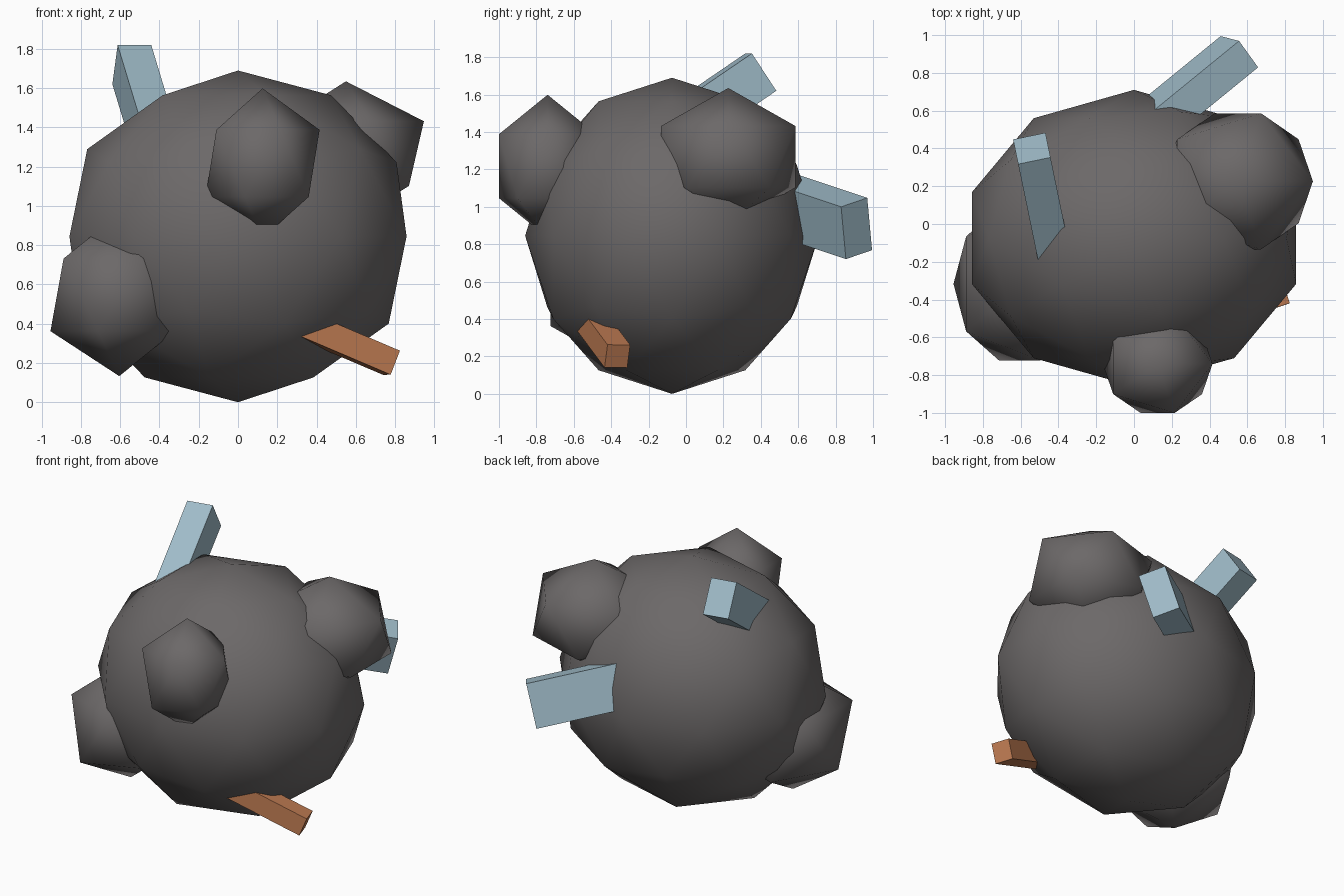
import bpy
from mathutils import Vector, Matrix

if "Cube" in bpy.data.objects:
    bpy.data.objects.remove(bpy.data.objects["Cube"])


def material(name, color):
    m = bpy.data.materials.new(name)
    m.diffuse_color = (*color, 1)
    m.use_nodes = True
    m.node_tree.nodes["Principled BSDF"].inputs["Base Color"].default_value = m.diffuse_color
    return m


STONE = material("dark_stone", (0.15, 0.14, 0.14))
BLUE = material("pale_blue", (0.35, 0.50, 0.58))
ORANGE = material("orange", (0.55, 0.21, 0.09))


def rock(name, center, radii, subdivisions=1):
    """Smooth-shaded low-poly ball stretched to three radii."""
    bpy.ops.mesh.primitive_ico_sphere_add(subdivisions=subdivisions, radius=1, location=center)
    o = bpy.context.object
    o.name = name
    o.scale = radii
    bpy.ops.object.transform_apply(location=False, rotation=False, scale=True)
    bpy.ops.object.shade_smooth()
    o.data.materials.append(STONE)


def shard(name, tip, axis, side, width, depth, length, mat):
    """Square-cut bar whose outer end is centred on tip; axis points outward."""
    z = Vector(axis).normalized()
    x = Vector(side)
    x = (x - z * x.dot(z)).normalized()
    y = z.cross(x)
    bpy.ops.mesh.primitive_cube_add(size=1)
    o = bpy.context.object
    o.name = name
    rot = Matrix((x, y, z)).transposed().to_4x4()
    o.matrix_world = (Matrix.Translation(Vector(tip) - z * length / 2) @ rot
                      @ Matrix.Diagonal((width, depth, length, 1)))
    o.data.materials.append(mat)


# Main boulder and its three lumps
rock("boulder", (0, -0.075, 0.845), (0.903, 0.785, 0.845), 2)
rock("front_lump", (0.125, -0.74, 1.217), (0.325, 0.306, 0.382))
rock("left_lump", (-0.605, -0.317, 0.547), (0.392, 0.478, 0.414))
rock("right_lump", (0.55, 0.226, 1.267), (0.444, 0.423, 0.368))

# Crystal bars sunk into the boulder
shard("top_crystal", (-0.541, 0.40, 1.72), (-0.168, 0.814, 0.555),
      (0.17, 0.035, 0), 0.175, 0.24, 0.8, BLUE)
shard("back_crystal", (0.558, 0.912, 0.884), (0.758, 0.618, -0.207),
      (0.101, -0.14, -0.048), 0.179, 0.297, 0.8, BLUE)
shard("orange_crystal", (0.782, -0.367, 0.201), (0.88, 0.28, -0.375),
      (-0.041, 0.12, 0), 0.127, 0.132, 0.7, ORANGE)
